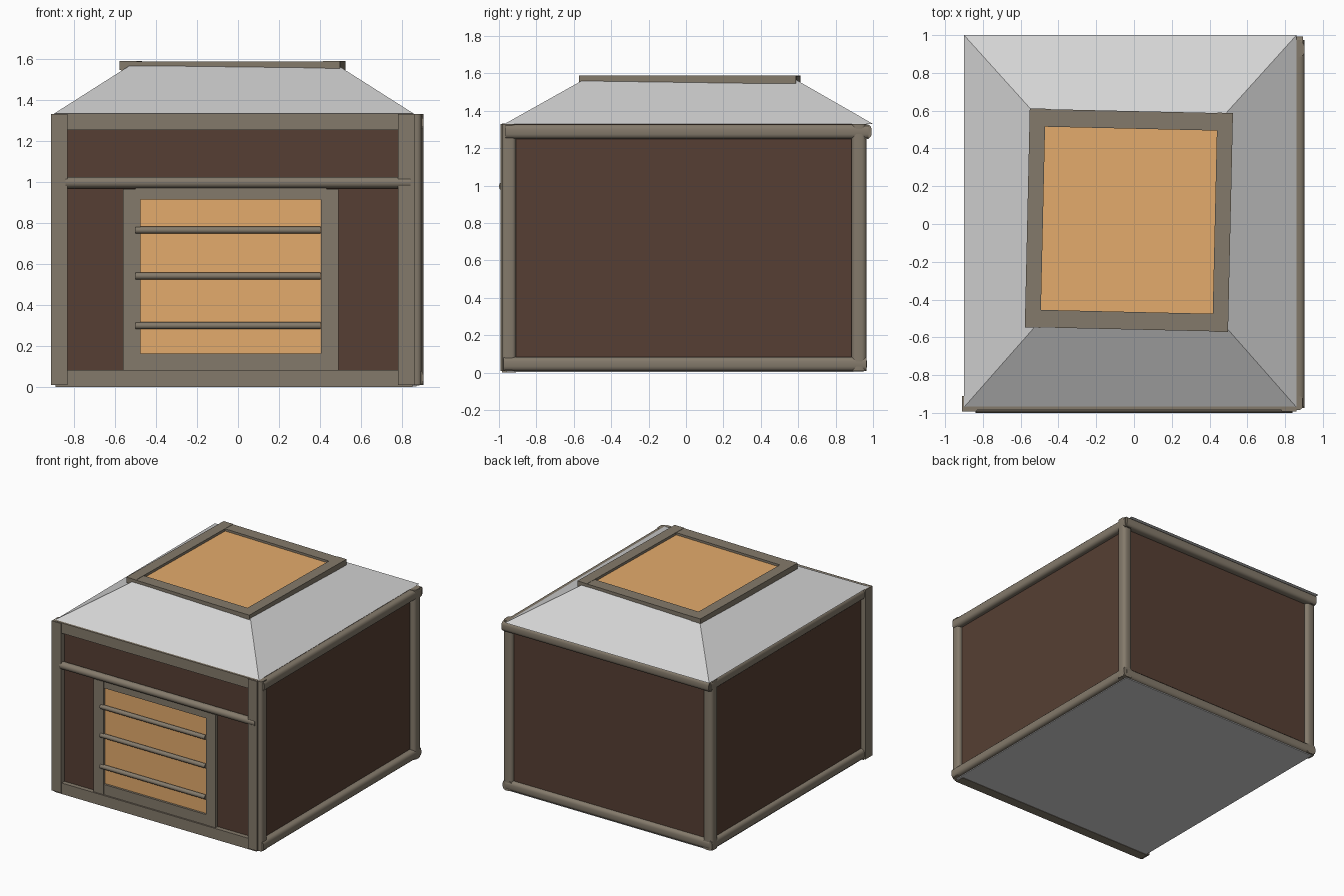
import bpy, bmesh, math
from mathutils import Matrix, Vector

cube = bpy.data.objects.get("Cube")
if cube:
    bpy.data.objects.remove(cube, do_unlink=True)


def material(name, srgb):
    lin = [((c / 255 + 0.055) / 1.055) ** 2.4 for c in srgb]
    m = bpy.data.materials.new(name)
    m.use_nodes = True
    m.diffuse_color = (*lin, 1)
    m.node_tree.nodes["Principled BSDF"].inputs["Base Color"].default_value = (*lin, 1)
    return m


WALL = material("dark brown", (86, 63, 51))
TRIM = material("weathered timber", (132, 122, 107))
PANEL = material("warm orange", (228, 171, 108))
PALE = material("pale grey", (212, 212, 212))


def finish(name, bm, mat, smooth=False):
    bmesh.ops.recalc_face_normals(bm, faces=bm.faces)
    me = bpy.data.meshes.new(name)
    bm.to_mesh(me)
    bm.free()
    me.materials.append(mat)
    ob = bpy.data.objects.new(name, me)
    bpy.context.collection.objects.link(ob)
    if smooth:
        bpy.ops.object.select_all(action='DESELECT')
        ob.select_set(True)
        bpy.context.view_layer.objects.active = ob
        bpy.ops.object.shade_smooth_by_angle(angle=math.radians(50))
    return ob


def box(name, x, y, z, mat, round_by=0.0):
    """Box between the (low, high) pairs, optionally with rounded edges."""
    bm = bmesh.new()
    bmesh.ops.create_cube(bm, size=1)
    lo, hi = Vector((x[0], y[0], z[0])), Vector((x[1], y[1], z[1]))
    for v in bm.verts:
        v.co = Vector([l + (h - l) * (c + 0.5) for l, h, c in zip(lo, hi, v.co)])
    if round_by:
        size = hi - lo
        axis = max(range(3), key=lambda i: size[i])
        long_edges = [e for e in bm.edges
                      if abs((e.verts[0].co - e.verts[1].co)[axis]) > size[axis] / 2]
        bmesh.ops.bevel(bm, geom=long_edges, offset=round_by, segments=3,
                        profile=0.5, affect='EDGES')
    return finish(name, bm, mat, round_by > 0)


def rail(name, x, y, z, radius):
    """Round horizontal rail along x."""
    bm = bmesh.new()
    bmesh.ops.create_cone(bm, cap_ends=True, segments=12, radius1=radius,
                          radius2=radius, depth=x[1] - x[0])
    bmesh.ops.transform(bm, verts=bm.verts, matrix=Matrix.Translation(
        ((x[0] + x[1]) / 2, y, z)) @ Matrix.Rotation(math.pi / 2, 4, 'Y'))
    return finish(name, bm, TRIM, True)


# Walls and floor
box("walls", (-0.87, 0.86), (-0.95, 0.94), (0.01, 1.33), WALL)
box("floor", (-0.88, 0.87), (-0.96, 0.95), (0.003, 0.012), PALE)

# Hipped roof with a flat top
bm = bmesh.new()
rings = []
for x0, x1, y0, y1, z in ((-0.9, 0.86, -0.97, 1.0, 1.33), (-0.53, 0.49, -0.55, 0.59, 1.565)):
    rings.append([bm.verts.new(p) for p in ((x0, y0, z), (x1, y0, z), (x1, y1, z), (x0, y1, z))])
for i in range(4):
    j = (i + 1) % 4
    bm.faces.new((rings[0][i], rings[0][j], rings[1][j], rings[1][i]))
for ring in rings:
    bm.faces.new(ring)
finish("roof", bm, PALE)

# Front timbers
LOW, HIGH = (0.0, 0.085), (1.252, 1.332)
for side, x in (("right", (-0.91, -0.83)), ("left", (0.78, 0.86))):
    box("front_post_" + side, x, (-0.993, -0.91), (0.01, 1.33), TRIM)
box("front_sill", (-0.89, 0.85), (-0.985, -0.91), LOW, TRIM)
box("front_header", (-0.89, 0.85), (-0.985, -0.91), HIGH, TRIM)
rail("front_cross_rail", (-0.84, 0.84), -0.972, 0.997, 0.028)

# Side and back timbers with rounded edges
for side, x in (("right", (-0.9, -0.82)), ("left", (0.825, 0.903))):
    box("side_sill_" + side, x, (-0.975, 0.965), (0.008, 0.085), TRIM, 0.025)
    box("side_header_" + side, x, (-0.965, 0.975), (1.25, 1.328), TRIM, 0.025)
    box("back_post_" + side, x, (0.885, 0.965), (0.01, 1.33), TRIM, 0.025)
box("front_corner_post_left", (0.825, 0.893), (-0.985, -0.91), (0.01, 1.33), TRIM, 0.02)
box("back_sill", (-0.88, 0.88), (0.885, 0.968), (0.008, 0.085), TRIM, 0.025)
box("back_header", (-0.89, 0.895), (0.91, 0.992), (1.25, 1.328), TRIM, 0.025)

# Front door: panel, frame and round bars
box("door_panel", (-0.5, 0.43), (-0.956, -0.948), (0.13, 0.94), PANEL)
for side, x in (("right", (-0.56, -0.475)), ("left", (0.405, 0.49))):
    box("door_jamb_" + side, x, (-0.975, -0.94), (0.085, 0.965), TRIM)
for part, z in (("bottom", (0.08, 0.165)), ("top", (0.915, 0.975))):
    box("door_" + part, (-0.5, 0.43), (-0.973, -0.94), z, TRIM)
for i, z in enumerate((0.3, 0.542, 0.765)):
    rail(f"door_bar_{i + 1}", (-0.5, 0.403), -0.972, z, 0.017)

# Skylight: panel and a slightly turned frame
parts = [box("skylight_panel", (-0.47, 0.47), (-0.5, 0.5), (1.563, 1.57), PANEL)]
for side, s in (("right", -1), ("left", 1)):
    parts.append(box("skylight_side_" + side, sorted((s * 0.455, s * 0.538)),
                     (-0.58, 0.58), (1.545, 1.589), TRIM))
for side, s in (("front", -1), ("back", 1)):
    parts.append(box("skylight_" + side, (-0.53, 0.53), sorted((s * 0.485, s * 0.578)),
                     (1.543, 1.587), TRIM))
for ob in parts:
    ob.location = (-0.027, 0.02, 0)
    ob.rotation_euler.z = math.radians(-1.3)
